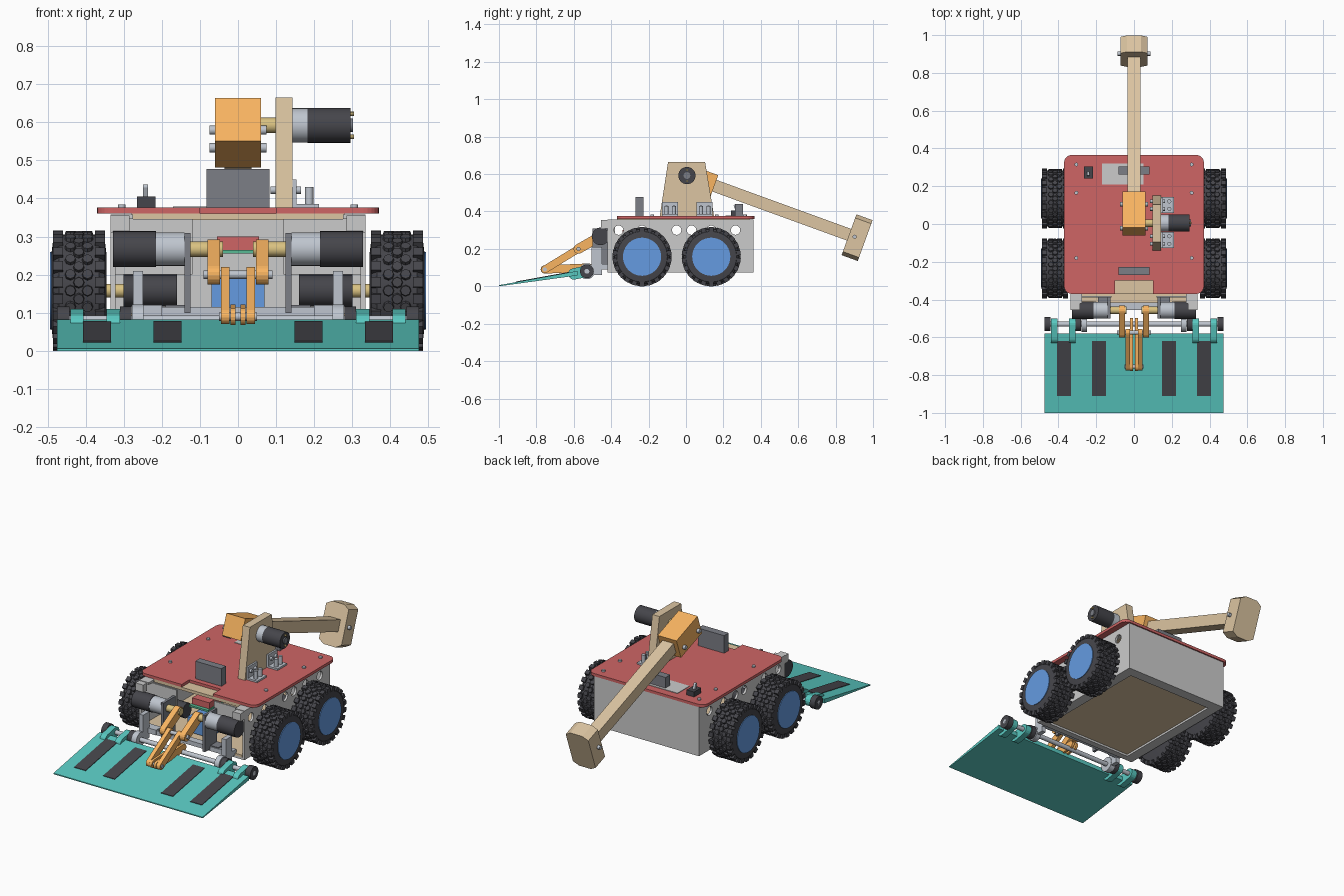
import bpy, bmesh, math
from mathutils import Matrix, Vector

if "Cube" in bpy.data.objects:
    bpy.data.objects.remove(bpy.data.objects["Cube"])

COL = dict(red=(.62, .13, .13), teal=(.1, .58, .53), tan=(.72, .56, .36), orange=(.95, .46, .12),
           blue=(.13, .33, .75), black=(.06, .06, .07), dark=(.2, .21, .24), steel=(.52, .56, .62),
           white=(.8, .8, .78), brass=(.7, .54, .22), green=(.1, .5, .3))
MATS = {}
for k, c in COL.items():
    MATS[k] = bpy.data.materials.new(k)
    MATS[k].diffuse_color = (*c, 1)


def finish(name, bm, mat, smooth=False):
    bmesh.ops.recalc_face_normals(bm, faces=bm.faces[:])
    me = bpy.data.meshes.new(name)
    bm.to_mesh(me)
    bm.free()
    me.materials.append(MATS[mat])
    ob = bpy.data.objects.new(name, me)
    bpy.context.collection.objects.link(ob)
    if smooth:
        bpy.ops.object.select_all(action='DESELECT')
        ob.select_set(True)
        bpy.context.view_layer.objects.active = ob
        bpy.ops.object.shade_smooth_by_angle(angle=math.radians(35))
    return ob


def prism(name, pts, a, b, mat, axis='X'):
    """Extrude a 2D outline: yz along X, or xy along Z."""
    put = (lambda p, t: (t, p[0], p[1])) if axis == 'X' else (lambda p, t: (p[0], p[1], t))
    bm = bmesh.new()
    lo = [bm.verts.new(put(p, a)) for p in pts]
    hi = [bm.verts.new(put(p, b)) for p in pts]
    bm.faces.new(lo)
    bm.faces.new(hi)
    n = len(pts)
    for i in range(n):
        bm.faces.new((lo[i], lo[(i + 1) % n], hi[(i + 1) % n], hi[i]))
    return finish(name, bm, mat)


def box(name, x, y, z, mat):
    return prism(name, [(x[0], y[0]), (x[1], y[0]), (x[1], y[1]), (x[0], y[1])], z[0], z[1], mat, 'Z')


def cyl(name, c, r, h, mat, axis='X', n=28):
    rot = {'X': Matrix.Rotation(math.pi / 2, 4, 'Y'), 'Y': Matrix.Rotation(math.pi / 2, 4, 'X'), 'Z': Matrix()}[axis]
    bm = bmesh.new()
    bmesh.ops.create_cone(bm, cap_ends=True, segments=n, radius1=r, radius2=r, depth=h,
                          matrix=Matrix.Translation(c) @ rot)
    return finish(name, bm, mat, n > 8)


def rod(name, x0, x1, y, z, r, mat, n=28):
    return cyl(name, ((x0 + x1) / 2, y, z), r, abs(x1 - x0), mat, 'X', n)


def link(name, p, q, r, x0, x1, mat):
    """Flat bar with round ends in the yz plane."""
    a = math.atan2(q[1] - p[1], q[0] - p[0])
    pts = []
    for c, s in ((q, a - math.pi / 2), (p, a + math.pi / 2)):
        pts += [(c[0] + r * math.cos(s + i * math.pi / 8), c[1] + r * math.sin(s + i * math.pi / 8)) for i in range(9)]
    return prism(name, pts, x0, x1, mat)


def side_box(name, s, x, y, z, mat):
    return box(name, sorted((s * x[0], s * x[1])), y, z, mat)


# wheels: turned tyre with staggered knobs, blue hub
TYRE = [(.345, .095), (.35, .135), (.365, .148), (.47, .148), (.485, .135), (.49, .095)]


def wheel(name, s, y, z):
    bm = bmesh.new()
    n = 40
    rings = [[bm.verts.new((s * x, y + r * math.cos(i * math.tau / n), z + r * math.sin(i * math.tau / n)))
              for i in range(n)] for x, r in TYRE]
    for a, b in zip(rings, rings[1:]):
        for i in range(n):
            bm.faces.new((a[i], a[(i + 1) % n], b[(i + 1) % n], b[i]))
    bm.faces.new(rings[0])
    bm.faces.new(rings[-1])
    for col, x in enumerate((.362, .395, .418, .44, .473)):
        edge = col in (0, 4)
        for k in range(22):
            t = (k + .5 * (col % 2)) * math.tau / 22
            m = Matrix.Translation((s * x, y, z)) @ Matrix.Rotation(t, 4, 'X')
            m = m @ Matrix.Translation((0, 0, .147))
            if edge:
                bmesh.ops.create_cube(bm, size=1, matrix=m @ Matrix.Diagonal((.026, .026, .022, 1)))
            else:
                bmesh.ops.create_cone(bm, cap_ends=True, segments=8, radius1=.017, radius2=.013, depth=.02, matrix=m)
    finish(name + "_tyre", bm, 'black', True)
    rod(name + "_hub", s * .46, s * .493, y, z, .102, 'blue', 40)
    rod(name + "_axle", s * .22, s * .36, y, z, .018, 'brass')
    rod(name + "_drive_motor", s * .16, s * .3, y, z, .042, 'black')


for s, sn in ((-1, "left"), (1, "right")):
    for y, yn in ((-.235, "front"), (.135, "rear")):
        wheel(f"{sn}_{yn}_wheel", s, y, .158)

# chassis channels with drilled side walls
cutters = []
for i, y in enumerate((-.36, -.235, -.05, .03, .135, .265)):
    c = rod(f"hole_cutter_{i}", -.5, .5, y, .3, .025, 'dark', 20)
    c.hide_render = True
    c.hide_viewport = True
    cutters.append(c)
for s in (-1, 1):
    w = side_box("side_wall", s, (.322, .335), (-.42, .36), (.075, .358), 'white')
    for c in cutters:
        m = w.modifiers.new("hole", 'BOOLEAN')
        m.operation = 'DIFFERENCE'
        m.object = c
    for z in (.075, .346):
        side_box("side_flange", s, (.275, .322), (-.42, .36), (z, z + .012), 'white')
    side_box("front_lip", s, (.285, .335), (-.455, -.42), (.31, .355), 'white')
    side_box("front_wall", s, (.12, .322), (-.39, -.38), (.2, .346), 'white')
box("back_wall", (-.322, .322), (.348, .36), (.075, .358), 'white')
box("back_flange", (-.275, .275), (.3, .348), (.075, .087), 'white')
box("front_flange", (-.275, .275), (-.42, -.385), (.075, .087), 'white')
box("floor_panel", (-.32, .32), (-.42, .348), (.087, .1), 'tan')
box("top_board", (-.28, .28), (-.37, .34), (.343, .36), 'tan')
box("battery", (-.07, .07), (-.36, -.15), (.11, .195), 'blue')
box("circuit_board", (-.06, .06), (-.36, -.1), (.255, .265), 'green')
box("controller", (-.055, .055), (-.34, -.12), (.265, .3), 'red')

# top plate with rounded corners and front notch
outline = []
for cx, cy, a0 in ((.33, -.33, -90), (.33, .325, 0), (-.33, .325, 90), (-.33, -.33, 180)):
    outline += [(cx + .04 * math.cos(math.radians(a0 + t)), cy + .04 * math.sin(math.radians(a0 + t)))
                for t in range(0, 91, 15)]
outline += [(-.1, -.37), (-.1, -.3), (.1, -.3), (.1, -.37)]
prism("top_plate", outline, .36, .376, 'red', 'Z')
for x in (-.305, .305):
    for y in (-.18, .165, .315):
        cyl("plate_bolt", (x, y, .378), .01, .012, 'steel', 'Z', 12)
box("front_electronics_box", (-.083, .083), (-.27, -.228), (.376, .477), 'dark')
box("rear_electronics_box", (-.083, .083), (.262, .305), (.376, .44), 'dark')
box("pale_panel", (-.17, .05), (.21, .32), (.374, .379), 'white')
box("switch_base", (-.265, -.217), (.24, .305), (.376, .405), 'black')
link("switch_lever", (.272, .405), (.262, .43), .007, -.25, -.236, 'steel')

# weapon upright, brackets and motor
prism("weapon_upright", [(-.145, .345), (.155, .345), (.102, .665), (-.096, .665)], .098, .143, 'tan')
for y in (-.085, .1):
    box("bracket_foot", (.143, .212), (y - .043, y + .043), (.376, .386), 'steel')
    box("bracket_face", (.143, .153), (y - .043, y + .043), (.376, .45), 'steel')
    for d in (-.02, .02):
        rod("bracket_bolt", .085, .165, y + d, .422, .01, 'steel', 12)
        cyl("foot_bolt", (.187, y + d, .38), .011, .1, 'steel', 'Z', 12)
rod("weapon_gearbox", .143, .182, .005, .592, .045, 'steel')
rod("weapon_motor", .182, .295, .005, .592, .046, 'black')
rod("weapon_motor_cap", .295, .302, .005, .592, .018, 'dark')
for d in (-.03, .03):
    rod("motor_terminal", .29, .305, .005, .592 + d, .006, 'brass', 8)
rod("weapon_shaft", .05, .143, .005, .592, .02, 'brass')

# swinging hammer, built along u (down-slope) and v (normal)
A = math.radians(-20)
PIV = (.056, .5725)


def uv(u, v):
    return PIV[0] + u * math.cos(A) - v * math.sin(A), PIV[1] + u * math.sin(A) + v * math.cos(A)


def slab(name, u, v, x, mat):
    return prism(name, [uv(u[0], v[0]), uv(u[1], v[0]), uv(u[1], v[1]), uv(u[0], v[1])], -x, x, mat)


slab("hammer_hub", (-.102, .102), (-.06, .06), .06, 'orange')
slab("hammer_arm", (.02, .93), (-.033, .033), .035, 'tan')
bm = bmesh.new()
ends = []
for u in (.868, .96):
    ring = []
    for x, v in ((-.072, -.096), (-.038, -.116), (.038, -.116), (.072, -.096),
                 (.072, .096), (.038, .116), (-.038, .116), (-.072, .096)):
        ring.append(bm.verts.new((x, *uv(u, v))))
    bm.faces.new(ring)
    ends.append(ring)
for i in range(8):
    j = (i + 1) % 8
    bm.faces.new((ends[0][i], ends[0][j], ends[1][j], ends[1][i]))
finish("hammer_head", bm, 'tan')
rod("head_bolt", -.088, .088, *uv(.9, 0), .011, 'steel', 12)
for u in (-.075, .06):
    rod("hub_bolt", -.075, .075, *uv(u, -.02), .012, 'steel', 12)

# front wedge with grip strips
top_z = lambda y: .006 + (y + 1) * .076 / .42
prism("wedge_plate", [(-1, 0), (-.58, .058), (-.58, .082), (-1, .006)], -.475, .475, 'teal')
for x in (-.37, -.185, .185, .37):
    prism("grip_strip", [(y, top_z(y) + d) for y, d in ((-.91, -.002), (-.62, -.002), (-.62, .003), (-.91, .003))],
          x - .037, x + .037, 'black')

# wedge hinge
HY, HZ = -.53, .08
rod("hinge_shaft", -.475, .475, HY, HZ, .013, 'steel')
for s in (-1, 1):
    for x in (.405, .31):
        link("hinge_lug", (-.6, .066), (HY, HZ), .03, s * x, s * (x + .035), 'teal')
    rod("hinge_end_collar", s * .442, s * .475, HY, HZ, .037, 'black')
    rod("hinge_inner_collar", s * .28, s * .31, HY, HZ, .037, 'black')
    rod("hinge_bearing", s * .248, s * .278, HY, HZ, .042, 'steel')
    side_box("bearing_post", s, (.25, .276), (-.505, -.45), (.06, .21), 'steel')
    side_box("post_foot", s, (.2, .276), (-.46, -.41), (.09, .12), 'steel')
    # lifting motors and their mounts
    rod("lift_motor", s * .215, s * .328, -.457, .267, .047, 'black')
    rod("lift_gearbox", s * .14, s * .215, -.457, .267, .044, 'steel')
    rod("lift_shaft", s * .04, s * .14, -.457, .267, .02, 'brass')
    side_box("motor_mount", s, (.125, .14), (-.5, -.39), (.1, .31), 'dark')
    side_box("mount_foot", s, (.14, .19), (-.45, -.39), (.1, .12), 'dark')
    # lifting linkage
    link("crank_arm", (-.457, .267), (-.575, .2), .026, s * .047, s * .08, 'orange')
    link("push_link", (-.575, .2), (-.755, .09), .02, s * .022, s * .045, 'orange')
    link("wedge_bracket", (-.755, .09), (-.52, .1), .022, s * .006, s * .02, 'orange')
for y, z, w in ((-.575, .2, .09), (-.755, .09, .05)):
    rod("link_pin", -w, w, y, z, .011, 'steel', 12)
box("mount_crossbar", (-.2, .2), (-.455, -.415), (.09, .115), 'steel')

for m in bpy.data.materials:
    if m.users and not m.is_grease_pencil:
        m.use_nodes = True
        m.node_tree.nodes["Principled BSDF"].inputs["Base Color"].default_value = m.diffuse_color
